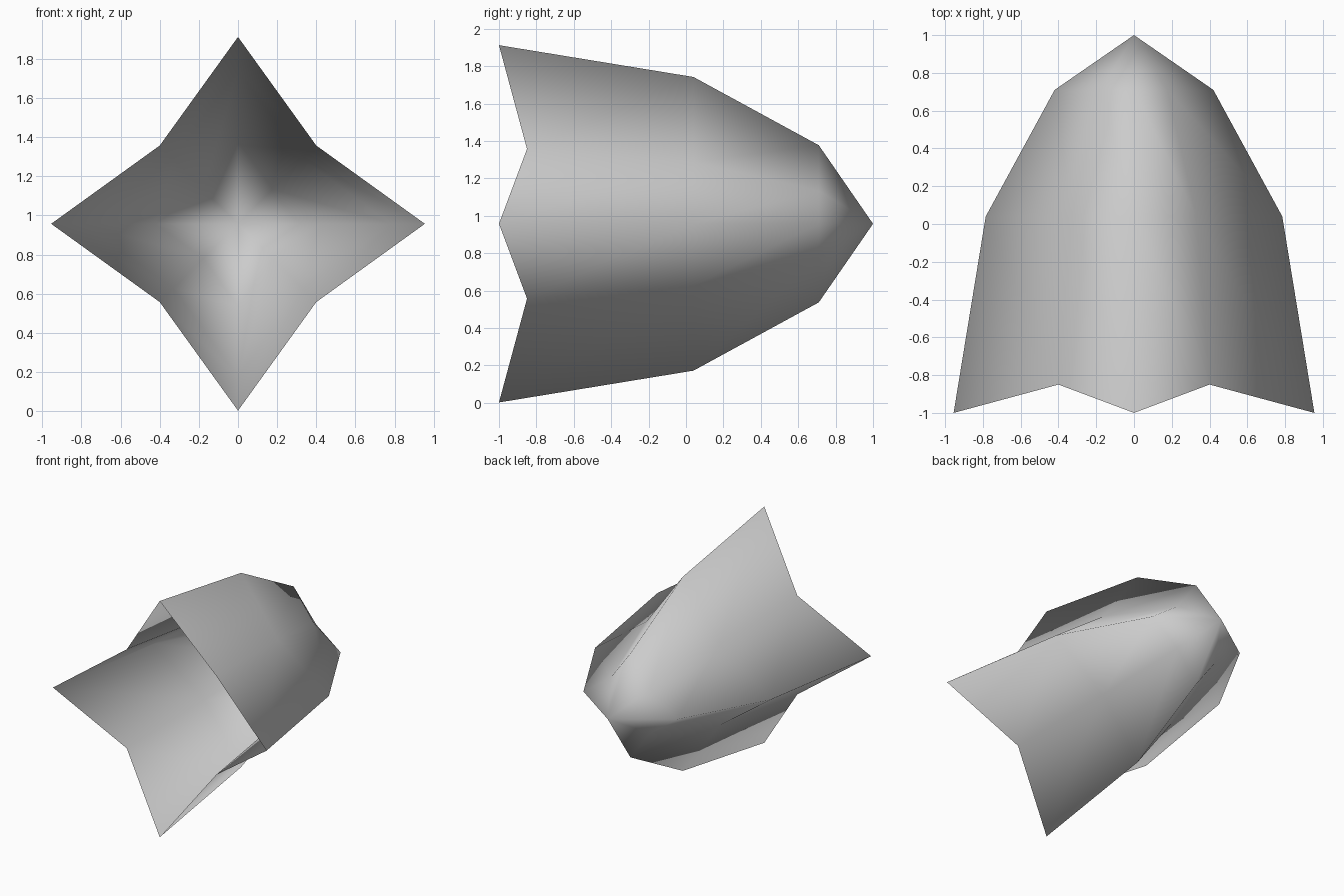
import bpy
import bmesh
from math import cos, sin, pi, sqrt

cube = bpy.data.objects.get("Cube")
if cube:
    bpy.data.objects.remove(cube, do_unlink=True)

CENTRE_Z = 0.957
SIDES = 8

# Each ring: ridge depth, ridge radius, valley depth, valley offset in x and z
RINGS = [
    (-1.0, 0.955, -0.85, 0.40),
    (0.04, 0.785, 0.04, 0.33),
    (0.71, 0.42, 0.71, 0.177),
]


def star_ring(bm, ridge_y, ridge_r, valley_y, valley_offset):
    """Add a four-pointed star of vertices around the y axis."""
    verts = []
    for i in range(SIDES):
        angle = 2 * pi * i / SIDES
        if i % 2 == 0:
            y, r = ridge_y, ridge_r
        else:
            y, r = valley_y, valley_offset * sqrt(2)
        verts.append(bm.verts.new((r * cos(angle), y, CENTRE_Z + r * sin(angle))))
    return verts


# Open star-shaped shell, closed to a point at the back
bm = bmesh.new()
rings = [star_ring(bm, *ring) for ring in RINGS]
for near, far in zip(rings, rings[1:]):
    for i in range(SIDES):
        j = (i + 1) % SIDES
        bm.faces.new((near[i], far[i], far[j], near[j]))

apex = bm.verts.new((0, 1, CENTRE_Z))
last = rings[-1]
for i in range(SIDES):
    bm.faces.new((last[i], apex, last[(i + 1) % SIDES]))

# Soft shading over every fold
for face in bm.faces:
    face.smooth = True

mesh = bpy.data.meshes.new("star_shell")
bm.to_mesh(mesh)
bm.free()
shell = bpy.data.objects.new("star_shell", mesh)
bpy.context.collection.objects.link(shell)

# Plain grey material
grey = bpy.data.materials.new("plain grey")
grey.use_nodes = True
colour = (0.6, 0.6, 0.6, 1.0)
grey.diffuse_color = colour
grey.node_tree.nodes["Principled BSDF"].inputs["Base Color"].default_value = colour
mesh.materials.append(grey)
